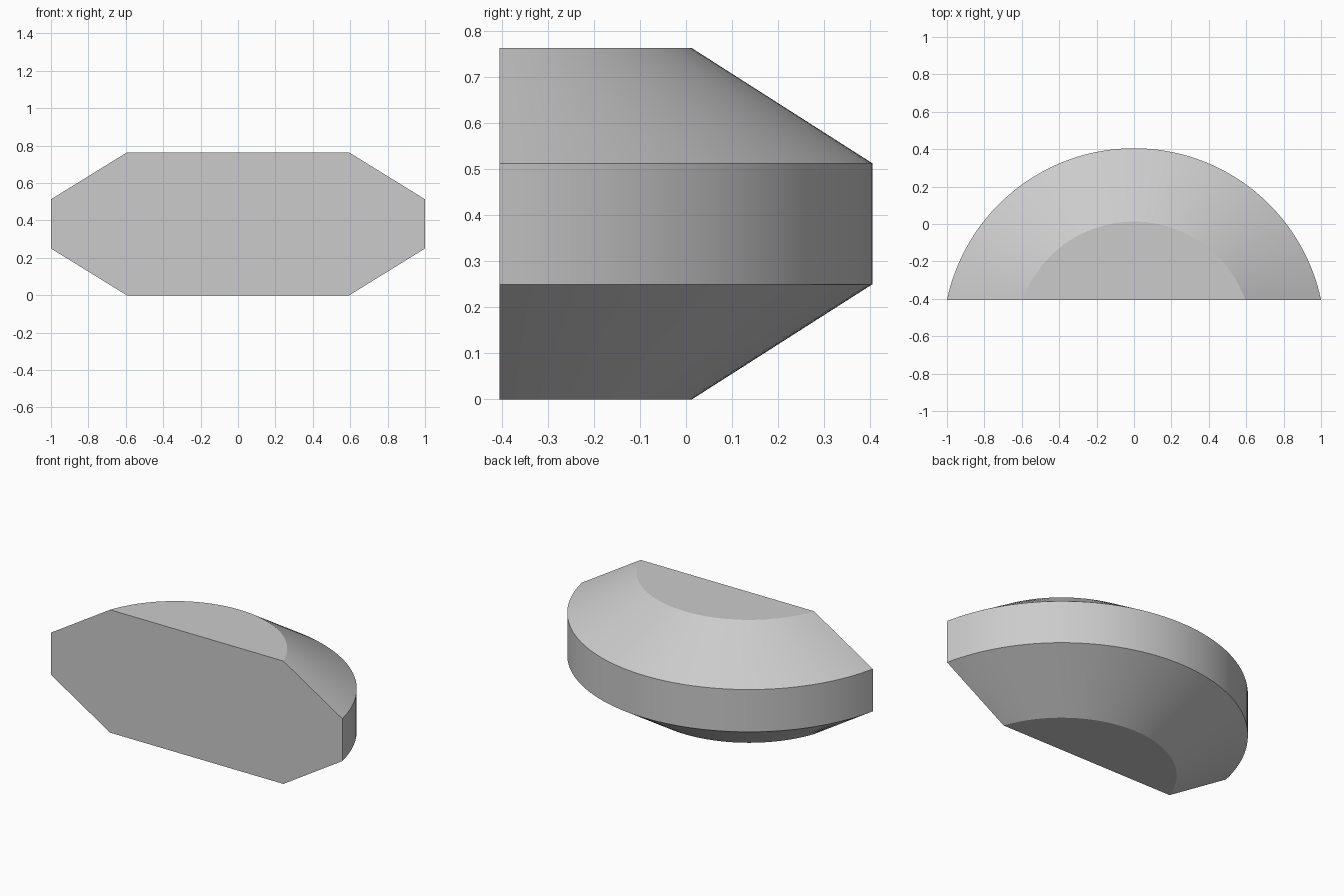
import bpy, bmesh, math

if "Cube" in bpy.data.objects:
    bpy.data.objects.remove(bpy.data.objects["Cube"], do_unlink=True)

FRONT_Y = -0.405
SEGMENTS = 64
# Each level: half width at the front, depth of the arc, height
LEVELS = [
    (0.595, 0.418, 0.0),
    (1.0, 0.81, 0.25),
    (1.0, 0.81, 0.513),
    (0.595, 0.418, 0.763),
]


def arc(bm, half_width, depth, z):
    """Circular arc bulging to the back from the flat front."""
    radius = (half_width ** 2 + depth ** 2) / (2 * depth)
    centre_y = FRONT_Y + depth - radius
    sweep = math.acos((radius - depth) / radius)
    angles = [sweep * (2 * i / SEGMENTS - 1) for i in range(SEGMENTS + 1)]
    return [bm.verts.new((radius * math.sin(a), centre_y + radius * math.cos(a), z))
            for a in angles]


grey = bpy.data.materials.new("light grey")
grey.use_nodes = True
colour = (0.6, 0.6, 0.6, 1)
grey.diffuse_color = colour
grey.node_tree.nodes["Principled BSDF"].inputs["Base Color"].default_value = colour

# Curved back, from the lower slope to the upper slope
bm = bmesh.new()
rings = [arc(bm, *level) for level in LEVELS]
for low, high in zip(rings, rings[1:]):
    for i in range(SEGMENTS):
        bm.faces.new((low[i], low[i + 1], high[i + 1], high[i]))

# Flat bottom, top and front
bm.faces.new(rings[0])
bm.faces.new(rings[-1])
bm.faces.new([r[0] for r in rings] + [r[-1] for r in reversed(rings)])
bmesh.ops.recalc_face_normals(bm, faces=bm.faces)

mesh = bpy.data.meshes.new("bevelled_half_disc")
bm.to_mesh(mesh)
bm.free()
mesh.materials.append(grey)
body = bpy.data.objects.new("bevelled_half_disc", mesh)
bpy.context.collection.objects.link(body)

# Smooth sides with crisp rims
bpy.ops.object.select_all(action="DESELECT")
body.select_set(True)
bpy.context.view_layer.objects.active = body
bpy.ops.object.shade_smooth_by_angle(angle=math.radians(20))
